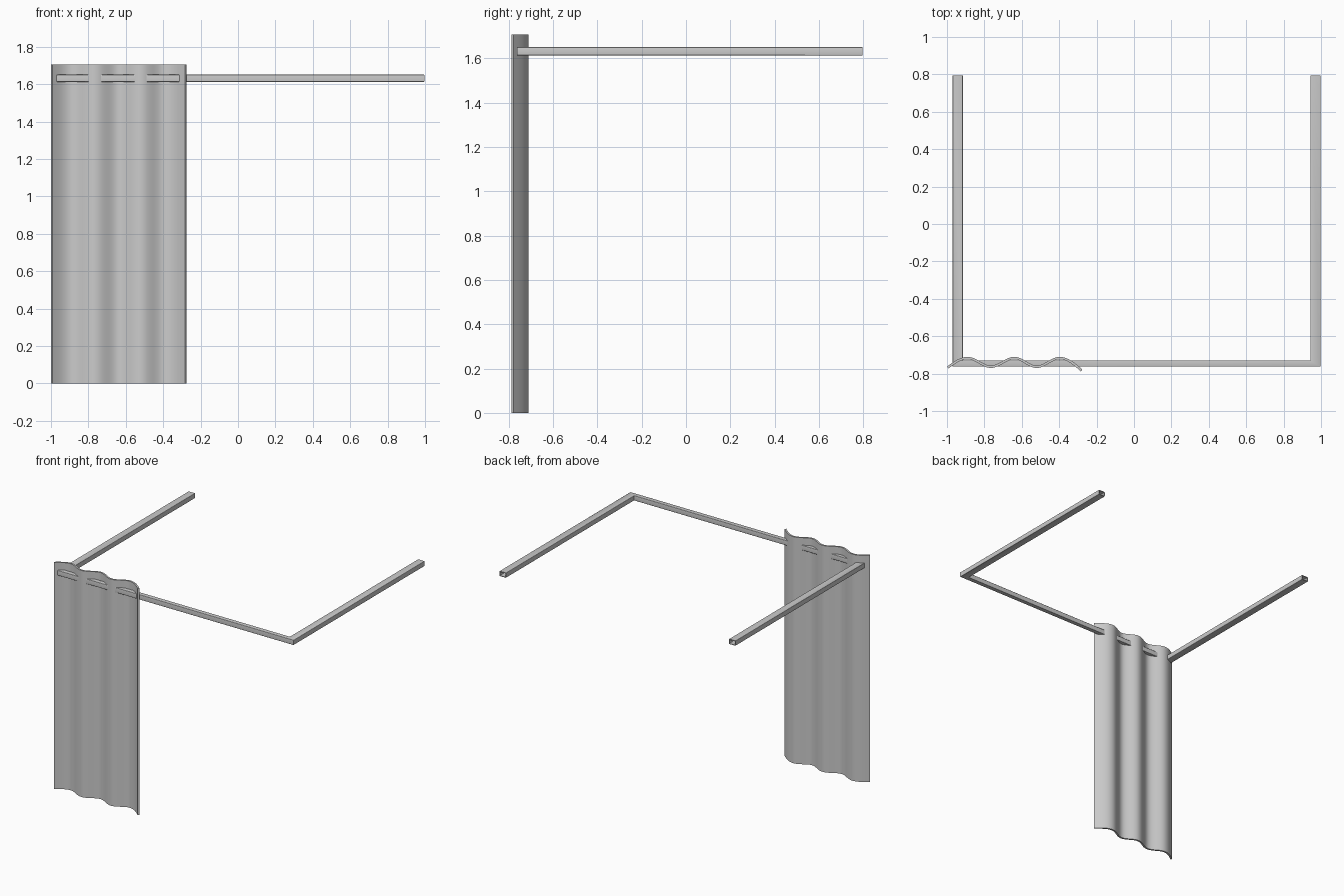
import bpy, math

if "Cube" in bpy.data.objects:
    bpy.data.objects.remove(bpy.data.objects["Cube"])


def make_object(name, verts, faces):
    mesh = bpy.data.meshes.new(name)
    mesh.from_pydata(verts, [], faces)
    mesh.update()
    obj = bpy.data.objects.new(name, mesh)
    bpy.context.collection.objects.link(obj)
    bpy.ops.object.select_all(action='DESELECT')
    obj.select_set(True)
    bpy.context.view_layer.objects.active = obj
    bpy.ops.object.mode_set(mode='EDIT')
    bpy.ops.mesh.select_all(action='SELECT')
    bpy.ops.mesh.normals_make_consistent(inside=False)
    bpy.ops.object.mode_set(mode='OBJECT')
    bpy.ops.object.shade_smooth_by_angle(angle=math.radians(35))
    return obj


def loft(rings, closed):
    """Bridge consecutive closed rings with quads."""
    n = len(rings[0])
    verts = [p for r in rings for p in r]
    faces = []
    for i in range(len(rings) if closed else len(rings) - 1):
        j = (i + 1) % len(rings)
        for k in range(n):
            m = (k + 1) % n
            faces.append((i*n + k, i*n + m, j*n + m, j*n + k))
    return verts, faces


# Curtain rail: hollow, soft-cornered tube swept round a mitred U
def rounded(hx, hz, r, steps=3):
    pts = []
    for q, (sx, sz) in enumerate([(1, 1), (-1, 1), (-1, -1), (1, -1)]):
        for s in range(steps + 1):
            a = math.pi/2 * (q + s/steps)
            pts.append((sx*(hx - r) + r*math.cos(a), sz*(hz - r) + r*math.sin(a)))
    return pts


def rail_rings(inset):
    # u runs outward from the room; side and front runs have different widths
    side = rounded(0.0275 - inset, 0.019 - inset, 0.004)
    scale = (0.0165 - inset) / (0.0275 - inset)
    back, front, xl, xr, z = 0.795, -0.7465, -0.9425, 0.97, 1.631
    return [
        [(xl - u, back, z + w) for u, w in side],
        [(xl - u, front - u*scale, z + w) for u, w in side],
        [(xr + u, front - u*scale, z + w) for u, w in side],
        [(xr + u, back, z + w) for u, w in side],
    ]


make_object("curtain_rail", *loft(rail_rings(0) + rail_rings(0.005)[::-1], True))

# Curtain: wavy sheet woven around the rail
keys = [(-0.995, -0.767), (-0.89, -0.717), (-0.765, -0.763), (-0.64, -0.717),
        (-0.52, -0.763), (-0.397, -0.717), (-0.28, -0.783)]
STEPS, HALF = 14, 0.0065
path = []
for i, ((x0, y0), (x1, y1)) in enumerate(zip(keys, keys[1:])):
    first, last = i == 0, i == len(keys) - 2
    for s in range(STEPS + (1 if last else 0)):
        t = s / STEPS
        if first:
            f = math.sin(t * math.pi/2)
        elif last:
            f = 1 - math.cos(t * math.pi/2)
        else:
            f = (1 - math.cos(t * math.pi)) / 2
        path.append((x0 + (x1 - x0)*t, y0 + (y1 - y0)*f))

front_side, back_side = [], []
for i, (x, y) in enumerate(path):
    a, b = path[max(i - 1, 0)], path[min(i + 1, len(path) - 1)]
    dx, dy = b[0] - a[0], b[1] - a[1]
    length = math.hypot(dx, dy)
    nx, ny = -dy/length*HALF, dx/length*HALF
    front_side.append((x - nx, y - ny))
    back_side.append((x + nx, y + ny))

outline = front_side + back_side[::-1]
verts, faces = loft([[(x, y, z) for x, y in outline] for z in (0, 1.706)], False)
n, m = len(outline), len(path)
for base in (0, n):  # hem strips closing top and bottom
    for k in range(m - 1):
        faces.append((base + k, base + k + 1, base + n - 2 - k, base + n - 1 - k))
make_object("curtain", verts, faces)
